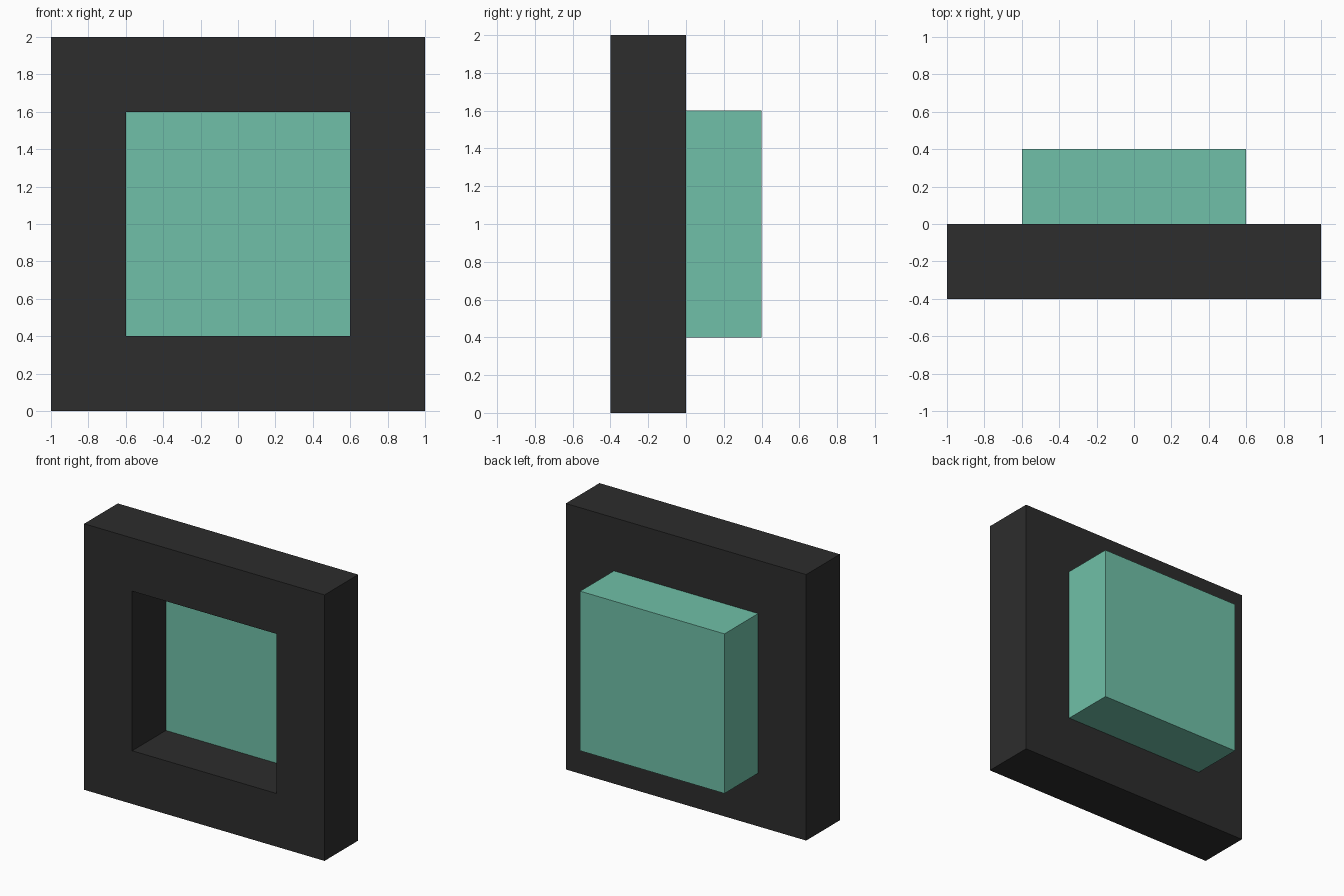
import bpy
import bmesh
from mathutils import Matrix, Vector

cube = bpy.data.objects.get("Cube")
if cube:
    bpy.data.objects.remove(cube, do_unlink=True)


def make_material(name, colour):
    mat = bpy.data.materials.new(name)
    mat.use_nodes = True
    mat.diffuse_color = colour
    bsdf = mat.node_tree.nodes["Principled BSDF"]
    bsdf.inputs["Base Color"].default_value = colour
    bsdf.inputs["Roughness"].default_value = 0.8
    return mat


def add_object(name, bm, mat):
    bmesh.ops.recalc_face_normals(bm, faces=bm.faces)
    mesh = bpy.data.meshes.new(name)
    bm.to_mesh(mesh)
    bm.free()
    mesh.materials.append(mat)
    obj = bpy.data.objects.new(name, mesh)
    bpy.context.collection.objects.link(obj)
    return obj


charcoal = make_material("charcoal", (0.026, 0.026, 0.026, 1))
mint = make_material("mint green", (0.162, 0.527, 0.392, 1))

DEPTH = 0.4
OUTER = 1.0
INNER = 0.6
MIDDLE = 1.0

# Square frame: a mitred ring of four sides, extruded back
bm = bmesh.new()
corners = [(-1, -1), (1, -1), (1, 1), (-1, 1)]
rings = [[bm.verts.new((x * half, -DEPTH, MIDDLE + z * half)) for x, z in corners]
         for half in (OUTER, INNER)]
outer, inner = rings
for i in range(4):
    j = (i + 1) % 4
    bm.faces.new((outer[i], outer[j], inner[j], inner[i]))
result = bmesh.ops.extrude_face_region(bm, geom=bm.faces[:], use_keep_orig=True)
moved = [v for v in result["geom"] if isinstance(v, bmesh.types.BMVert)]
bmesh.ops.translate(bm, verts=moved, vec=Vector((0, DEPTH, 0)))
add_object("frame", bm, charcoal)

# Solid block behind the opening, its front closing the recess
bm = bmesh.new()
bmesh.ops.create_cube(bm, size=1, matrix=Matrix.Translation((0, DEPTH / 2, MIDDLE))
                      @ Matrix.Diagonal((2 * INNER, DEPTH, 2 * INNER, 1)))
add_object("back_block", bm, mint)
